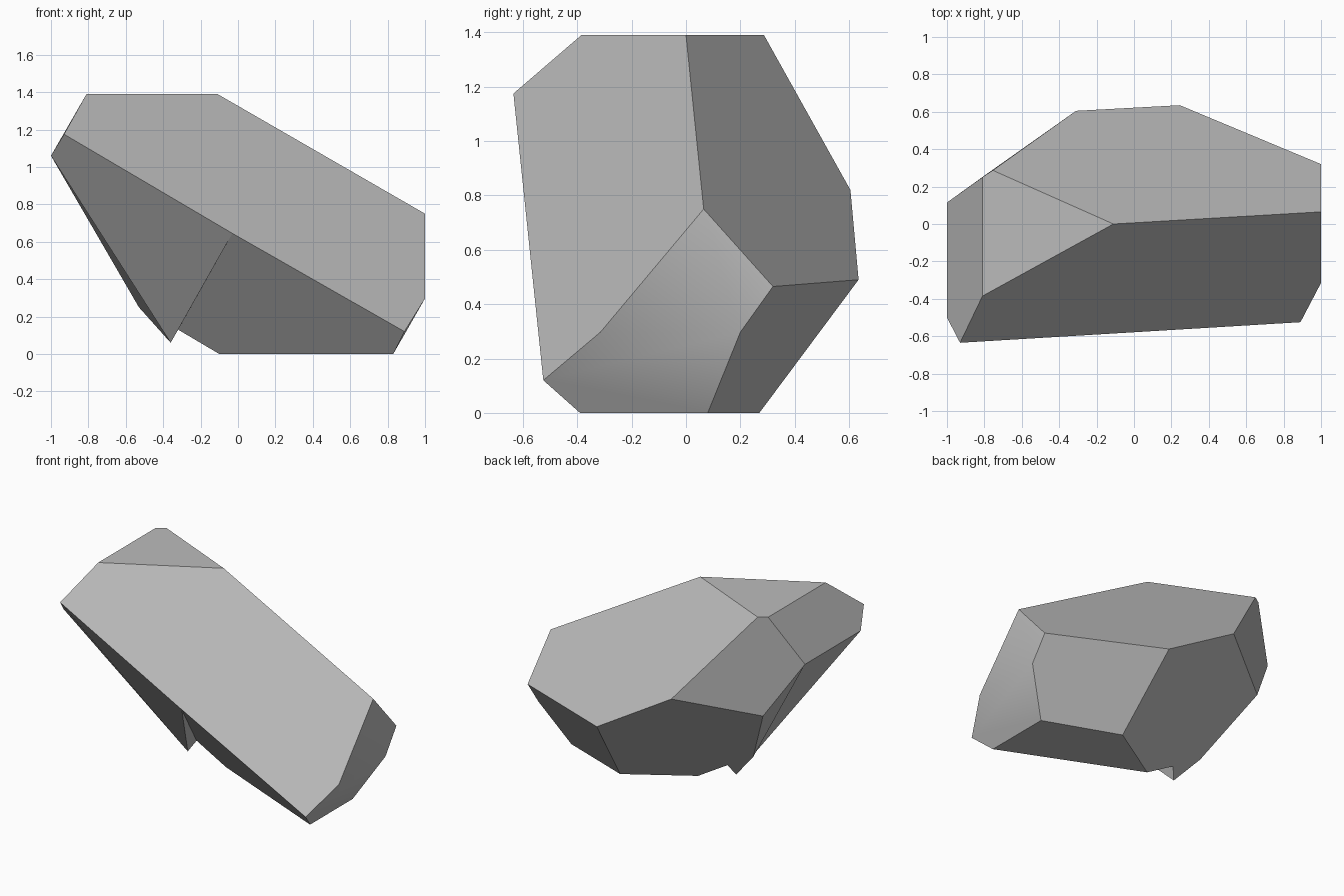
import bpy, bmesh, math

# Remove the default cube
default_cube = bpy.data.objects.get("Cube")
if default_cube:
    bpy.data.objects.remove(default_cube, do_unlink=True)

# Stone material
stone = bpy.data.materials.new("stone_grey")
stone.use_nodes = True
grey = (0.5, 0.5, 0.5, 1)
stone.diffuse_color = grey
stone.node_tree.nodes["Principled BSDF"].inputs["Base Color"].default_value = grey

# Corners of the cut stone
corners = dict(
    # top and broad sloping front
    A=(-.81, -.385, 1.39), B=(-.11, 0, 1.39), C=(1, .065, .75),
    D=(1, -.315, .297), E=(.89, -.525, .12), F=(-.93, -.635, 1.175),
    G=(-.755, .287, 1.39), H=(-.81, .25, 1.39),
    # left tip of the sloping end
    I=(-1, -.5, 1.06), J=(-1, .115, 1.06),
    # back ridge and flat end
    K=(-.31, .605, .82), L=(.245, .635, .49), M=(1, .32, .465), N=(1, .2, .297),
    # base
    P=(.83, -.39, 0), Q=(.83, .08, 0), R=(.32, .27, 0), W=(-.1, .01, 0),
    # notch and spike underneath
    U=(-.03, -.578, .645), V=(-.32, 0, .13), T=(-.36, -.04, .06),
    # lower edge of the sloping end
    Y=(-.784, .27, .7), Z=(-.53, .015, .25),
)

# Each facet is named by the corners around it
facets = {
    "front_slope": "ABCDEUF", "top": "ABGH", "back_slope": "BGKLMC",
    "left_bevel": "AHJIF", "left_wall": "GHJYK", "left_underside": "IJYZT",
    "back_underside": "KLRWVTZY", "back_corner": "MLRQN",
    "right_end": "CDNM", "right_bevel": "DEPQN", "base": "PQRW",
    "front_underside": "UEPWV", "spike_front": "FUTI", "notch_wall": "UVT",
}

# Build the rock
bm = bmesh.new()
verts = {name: bm.verts.new(place) for name, place in corners.items()}
for outline in facets.values():
    bm.faces.new([verts[name] for name in outline])
bmesh.ops.recalc_face_normals(bm, faces=bm.faces[:])
mesh = bpy.data.meshes.new("faceted_rock")
bm.to_mesh(mesh)
bm.free()
mesh.materials.append(stone)
rock = bpy.data.objects.new("faceted_rock", mesh)
bpy.context.collection.objects.link(rock)

# Blend only the shallow bevel of the flat end
bpy.context.view_layer.objects.active = rock
rock.select_set(True)
bpy.ops.object.shade_smooth_by_angle(angle=math.radians(31))
